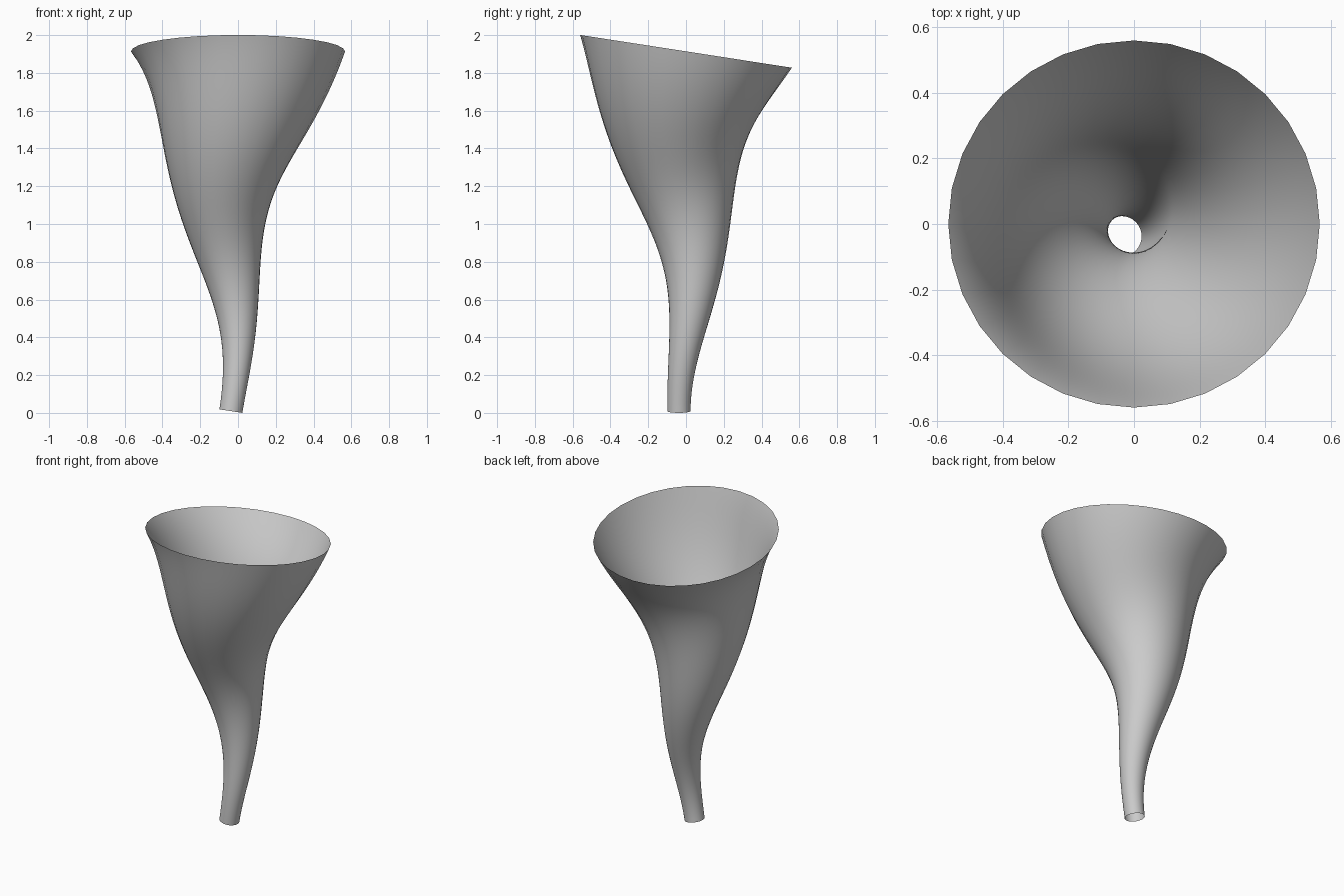
import bpy, bmesh
from math import sin, cos, pi
from mathutils import Vector

if "Cube" in bpy.data.objects:
    bpy.data.objects.remove(bpy.data.objects["Cube"])

SIDES, RINGS = 32, 100
Z0, Z1 = 0.0095, 1.914           # heights of the end ring centres
R0, R1 = 0.0615, 0.567           # radii of the end rings
HELIX = 0.0375                   # radius of the helical centre line
TURN0, TURN1 = -pi / 2, 2 * pi   # one and a quarter turns
SLOPE = HELIX * (TURN1 - TURN0) / (Z1 - Z0)

# Flaring tube: circles swept square to a helix
bm = bmesh.new()
rings = []
for i in range(RINGS + 1):
    t = i / RINGS
    th = TURN0 + (TURN1 - TURN0) * t
    centre = Vector((HELIX * (cos(th) - 1), HELIX * sin(th), Z0 + (Z1 - Z0) * t))
    n = Vector((cos(th), sin(th), 0))
    tangent = Vector((-SLOPE * sin(th), SLOPE * cos(th), 1)).normalized()
    b = tangent.cross(n)
    r = R0 + (R1 - R0) * t ** 1.8
    ring = []
    for k in range(SIDES):
        a = 2 * pi * k / SIDES - th
        ring.append(bm.verts.new(centre + r * (cos(a) * n + sin(a) * b)))
    rings.append(ring)

for lo, hi in zip(rings, rings[1:]):
    for k in range(SIDES):
        m = (k + 1) % SIDES
        bm.faces.new((lo[k], lo[m], hi[m], hi[k])).smooth = True

mesh = bpy.data.meshes.new("twisted_horn")
bm.to_mesh(mesh)
bm.free()
horn = bpy.data.objects.new("twisted_horn", mesh)
bpy.context.collection.objects.link(horn)
